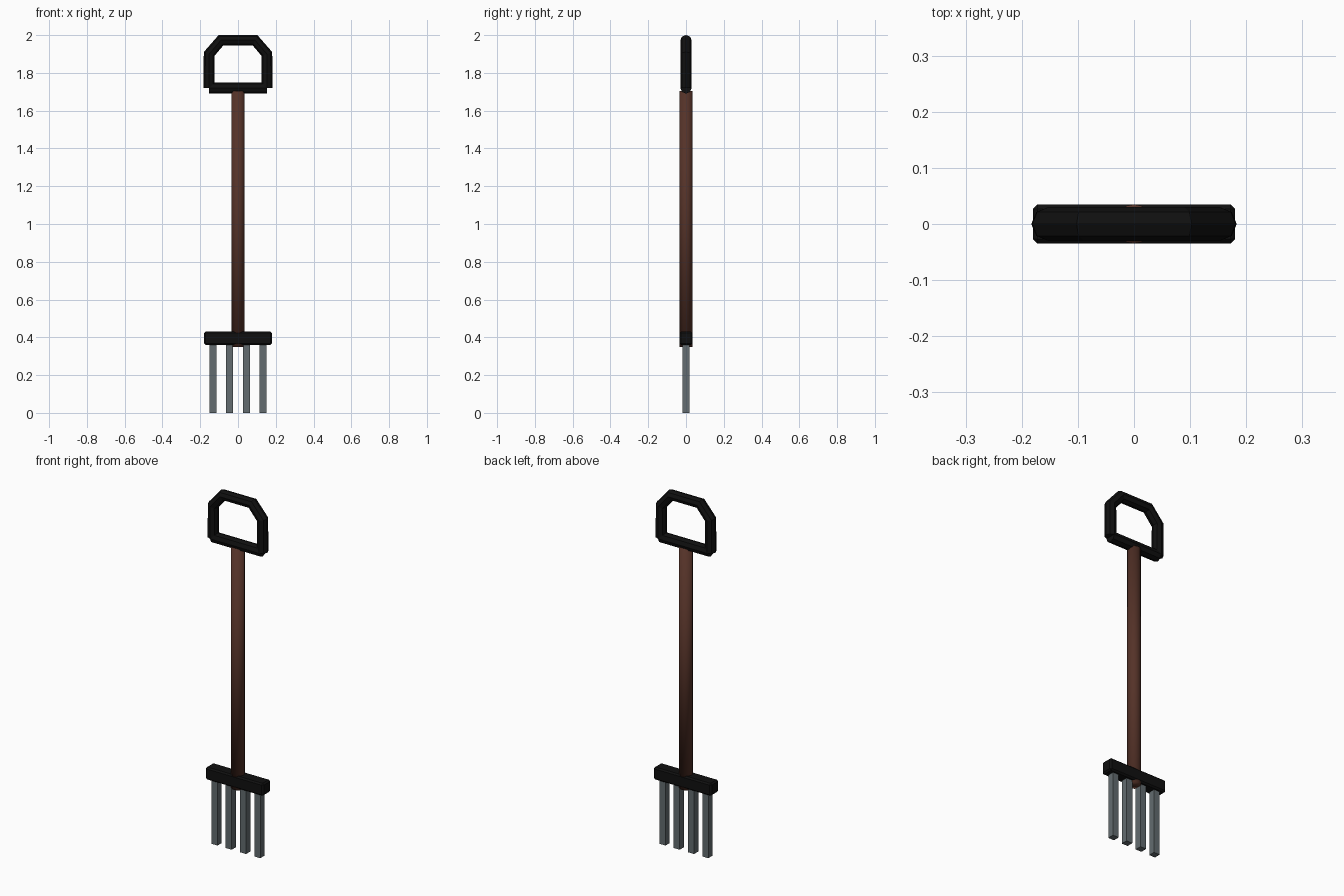
import bpy, bmesh, math
from mathutils import Vector

if "Cube" in bpy.data.objects:
    bpy.data.objects.remove(bpy.data.objects["Cube"])


def material(name, rgb):
    m = bpy.data.materials.new(name)
    m.diffuse_color = (*rgb, 1)
    m.use_nodes = True
    m.node_tree.nodes["Principled BSDF"].inputs["Base Color"].default_value = m.diffuse_color
    return m


BLACK = material("black plastic", (0.005, 0.005, 0.005))
WOOD = material("brown wood", (0.09, 0.032, 0.021))
STEEL = material("grey steel", (0.125, 0.15, 0.16))


def make_object(name, bm, mat, smooth=False):
    bmesh.ops.recalc_face_normals(bm, faces=bm.faces)
    mesh = bpy.data.meshes.new(name)
    bm.to_mesh(mesh)
    bm.free()
    mesh.materials.append(mat)
    for p in mesh.polygons:
        p.use_smooth = smooth
    ob = bpy.data.objects.new(name, mesh)
    bpy.context.collection.objects.link(ob)
    return ob


def box(name, centre, size, mat, bevel=0):
    bm = bmesh.new()
    bmesh.ops.create_cube(bm, size=1)
    bmesh.ops.scale(bm, vec=size, verts=bm.verts)
    bmesh.ops.translate(bm, vec=centre, verts=bm.verts)
    if bevel:
        bmesh.ops.bevel(bm, geom=bm.edges[:], offset=bevel, segments=1,
                        affect='EDGES')
    return make_object(name, bm, mat)


def tube(name, path, radius, sides, mat, smooth=False):
    """Sweep a round section along an open path in the xz plane."""
    pts = [Vector((x, 0, z)) for x, z in path]
    dirs = [(b - a).normalized() for a, b in zip(pts, pts[1:])]
    bm = bmesh.new()
    rings = []
    for i, p in enumerate(pts):
        t = (dirs[max(i - 1, 0)] + dirs[min(i, len(dirs) - 1)]).normalized()
        n = Vector((-t.z, 0, t.x))
        rings.append([bm.verts.new(p + radius * (n * math.cos(a) + Vector((0, math.sin(a), 0))))
                      for a in (2 * math.pi * k / sides for k in range(sides))])
    for r0, r1 in zip(rings, rings[1:]):
        for k in range(sides):
            j = (k + 1) % sides
            bm.faces.new((r0[k], r0[j], r1[j], r1[k]))
    bm.faces.new(rings[0])
    bm.faces.new(rings[-1])
    return make_object(name, bm, mat, smooth)


# Wooden shaft, smooth shaded right over its caps
tube("shaft", [(0, 0.35), (0, 1.705)], 0.035, 16, WOOD, smooth=True)

# D-shaped grip: bent loop plus straight lower bar
half = [(0.153, 1.72), (0.153, 1.90), (0.09, 1.973)]
tube("grip_loop", [(-x, z) for x, z in half] + half[::-1], 0.03, 8, BLACK)
tube("grip_bar", [(-0.153, 1.72), (0.153, 1.72)], 0.03, 8, BLACK)

# Fork head and its four tines
box("fork_head", (0, 0, 0.395), (0.36, 0.07, 0.07), BLACK, bevel=0.008)
for i, x in enumerate((-0.133, -0.045, 0.045, 0.133)):
    box(f"tine_{i + 1}", (x, 0, 0.185), (0.037, 0.037, 0.37), STEEL)
